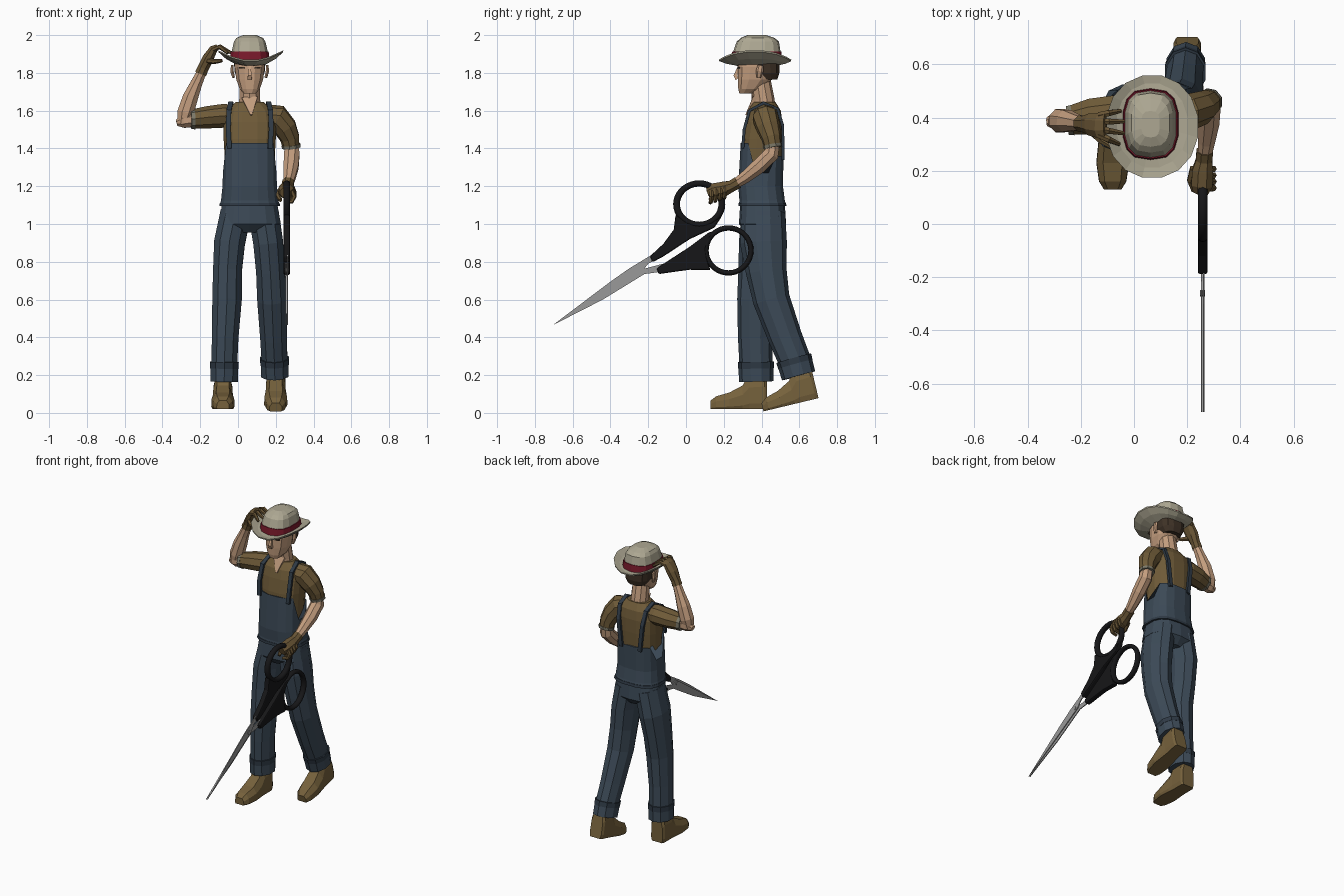
import bpy, bmesh
from math import cos, sin, pi, copysign, radians
from mathutils import Vector, Matrix

def material(name, r, g, b):
    m = bpy.data.materials.new(name)
    m.diffuse_color = (r, g, b, 1)
    return m

DENIM = material("denim", .045, .068, .095)
HEM = material("dark_denim", .028, .042, .06)
SHIRT = material("shirt", .16, .105, .04)
SKIN = material("skin", .55, .34, .21)
FELT = material("felt", .42, .39, .29)
BAND = material("red_band", .2, .01, .025)
GLOVE = material("glove_leather", .14, .09, .035)
BOOT = material("boot_leather", .18, .12, .045)
HAIR = material("hair", .05, .032, .02)
TRIM = material("sleeve_trim", .2, .19, .14)
BLACK = material("black_plastic", .008, .008, .009)
STEEL = material("steel", .32, .32, .32)
CX = .062  # body centre line

def finish(name, bm, mat):
    bmesh.ops.recalc_face_normals(bm, faces=bm.faces[:])
    me = bpy.data.meshes.new(name)
    bm.to_mesh(me)
    bm.free()
    me.materials.append(mat)
    ob = bpy.data.objects.new(name, me)
    bpy.context.collection.objects.link(ob)
    return ob

def skin(name, rings, mat):
    bm = bmesh.new()
    vs = [[bm.verts.new(p) for p in r] for r in rings]
    n = len(vs[0])
    for a, b in zip(vs, vs[1:]):
        for i in range(n):
            j = (i + 1) % n
            bm.faces.new((a[i], a[j], b[j], b[i]))
    bm.faces.new(vs[0])
    bm.faces.new(vs[-1])
    return finish(name, bm, mat)

def pw(v, p):
    return copysign(abs(v) ** p, v)

def loft(name, rings, mat, n=12, p=.8, cx=CX):
    """Horizontal rounded-box rings: z, cy, rx, ry."""
    return skin(name, [[(cx + rx * pw(cos(2 * pi * (i + .5) / n), p),
                         cy + ry * pw(sin(2 * pi * (i + .5) / n), p), z)
                        for i in range(n)] for z, cy, rx, ry in rings], mat)

def tube(name, pts, mat, n=8, side=(1, 0, 0)):
    """Path points x, y, z, radius along side[, other radius]."""
    ps = [Vector(q[:3]) for q in pts]
    rings = []
    for k, q in enumerate(pts):
        t = (ps[min(k + 1, len(ps) - 1)] - ps[max(k - 1, 0)]).normalized()
        s = Vector(side)
        s = (s - t * s.dot(t)).normalized()
        u = t.cross(s)
        rings.append([ps[k] + s * q[3] * cos(2 * pi * (i + .5) / n) + u * q[-1] * sin(2 * pi * (i + .5) / n)
                      for i in range(n)])
    return skin(name, rings, mat)

def prism(name, yz, x0, x1, mat, bevel=0):
    bm = bmesh.new()
    f = bm.faces.new([bm.verts.new((x0, y, z)) for y, z in yz])
    ext = bmesh.ops.extrude_face_region(bm, geom=[f])["geom"]
    bmesh.ops.translate(bm, vec=(x1 - x0, 0, 0), verts=[v for v in ext if isinstance(v, bmesh.types.BMVert)])
    ob = finish(name, bm, mat)
    if bevel:
        mod = ob.modifiers.new("bevel", 'BEVEL')
        mod.width, mod.segments = bevel, 2
    return ob

# hat: brim with curled sides, crown, band
brim = loft("hat_brim", [(1.872, .375, .09, .12), (1.866, .37, .135, .16), (1.868, .366, .175, .195),
                         (1.86, .366, .174, .194), (1.85, .37, .135, .16), (1.845, .375, .08, .11)],
            FELT, 16, .95, .068)
for v in brim.data.vertices:
    v.co.z += .065 * ((v.co.x - .068) / .175) ** 2 - .015 * (1 - abs(v.co.y - .37) / .2)
loft("hat_crown", [(1.86, .375, .104, .13), (1.91, .375, .098, .126), (1.965, .38, .085, .112),
                   (1.985, .38, .072, .09), (2.0, .375, .035, .05)], FELT, 14, .7)
loft("hat_band", [(1.865, .375, .108, .134), (1.912, .375, .102, .13)], BAND, 14, .7)

# head and face
loft("head", [(1.69, .315, .032, .033), (1.715, .34, .055, .065), (1.765, .365, .073, .093),
              (1.83, .378, .082, .106), (1.9, .38, .08, .105)], SKIN, 12, .8)
loft("hair", [(1.765, .43, .06, .055), (1.80, .42, .081, .076), (1.88, .412, .088, .085)], HAIR, 12, .75)
tube("nose", [(CX, .28, 1.835, .008), (CX, .262, 1.785, .014), (CX, .272, 1.768, .016)], SKIN, 4)
tube("mouth", [(CX - .025, .288, 1.737, .004), (CX + .025, .288, 1.737, .004)], GLOVE, 4, (0, 1, 0))
for s in (-1, 1):
    tube("ear", [(CX + s * .085, .385, 1.775, .008, .012), (CX + s * .094, .39, 1.81, .01, .02),
                 (CX + s * .092, .395, 1.84, .008, .015)], SKIN, 6)
    tube("eye", [(CX + s * .025, .276, 1.826, .006), (CX + s * .056, .282, 1.828, .006)], HAIR, 4, (0, 1, 0))
    tube("eyebrow", [(CX + s * .018, .272, 1.84, .006), (CX + s * .06, .28, 1.848, .006)], HAIR, 4, (0, 1, 0))
tube("neck", [(CX, .415, 1.58, .065), (CX, .41, 1.66, .058), (CX, .395, 1.75, .055)], SKIN, 10)
tube("open_collar", [(CX, .37, 1.665, .06, .025), (CX + .008, .322, 1.575, .006, .012)], SKIN, 4)

# shirt and overalls
loft("shirt", [(1.2, .395, .135, .11), (1.33, .40, .133, .107), (1.45, .405, .14, .107),
               (1.54, .412, .142, .1), (1.60, .415, .13, .088), (1.645, .415, .075, .06)], SHIRT, 16, .75)
bib = loft("overall_bib", [(1.10, .405, .145, .115), (1.095, .405, .162, .127), (1.125, .403, .154, .122),
                           (1.2, .395, .146, .12), (1.43, .403, .144, .115)], DENIM, 16, .75)
for v in bib.data.vertices:
    if v.co.z > 1.4:
        t = (.403 - v.co.y) / .115
        v.co.z = 1.43 if t > .6 else 1.36 if t < -.6 else 1.27
loft("waist_hem", [(1.094, .405, .164, .129), (1.112, .404, .16, .127)], HEM, 16, .75)
for s in (-1, 1):
    tube("shoulder_strap", [(CX + s * dx, y, z, .018, .011) for dx, y, z in (
        (.108, .300, 1.40), (.114, .308, 1.50), (.11, .335, 1.60), (.1, .41, 1.641), (.098, .485, 1.61),
        (.09, .512, 1.52), (.07, .513, 1.34))], HEM, 4)
loft("trouser_hips", [(.955, .405, .06, .085), (1.0, .405, .168, .125), (1.11, .405, .148, .118)], DENIM, 14, .75)

# trouser legs, cuffs and boots
def leg(label, pts, toe, pitch):
    tube(label + "_leg", pts, DENIM, 10)
    a, b = Vector(pts[-2][:3]), Vector(pts[-1][:3])
    for k, (f, g) in enumerate(((.0, .35), (.35, 1.04))):
        r = .006 if k == 0 else .003
        tube(label + "_cuff", [(*a.lerp(b, f), .074 + r, .09 + r), (*a.lerp(b, g), .073 + r, .088 + r)],
             HEM if k == 0 else DENIM, 10)
    rings = []
    for y, w, top in ((0, .032, .045), (.03, .05, .068), (.10, .06, .088), (.17, .053, .125),
                      (.205, .05, .19), (.285, .05, .2), (.30, .042, .17)):
        rings.append([(x * w, y, z * top) for x, z in
                      ((-.9, 0), (.9, 0), (1.03, .15), (1, .6), (.6, 1), (-.6, 1), (-1, .6), (-1.03, .15))])
    ob = skin(label + "_boot", rings, BOOT)
    ob.data.transform(Matrix.Translation(toe) @ Matrix.Rotation(radians(pitch), 4, 'X'))

leg("front", [(-.012, .41, 1.06, .085, .115), (-.045, .402, .9, .086, .122), (-.056, .385, .75, .08, .108),
              (-.058, .367, .6, .082, .096), (-.068, .365, .4, .074, .09), (-.072, .37, .27, .072, .088),
              (-.073, .372, .17, .068, .084)], (-.08, .13, .02), 0)
leg("rear", [(.135, .41, 1.06, .085, .115), (.16, .41, .9, .083, .124), (.172, .425, .75, .08, .108),
             (.18, .452, .6, .082, .098), (.188, .525, .4, .074, .09), (.193, .57, .29, .072, .086),
             (.195, .595, .2, .07, .084)], (.2, .41, .008), 13.5)

# lowered arm with scissors hand
tube("lowered_sleeve", [(.15, .415, 1.575, .06), (.205, .42, 1.565, .07), (.25, .435, 1.51, .064),
                        (.275, .452, 1.455, .053), (.282, .46, 1.41, .046)], SHIRT, 9)
tube("lowered_sleeve_trim", [(.281, .458, 1.42, .052), (.283, .461, 1.403, .05)], TRIM, 9)
tube("lowered_forearm", [(.283, .46, 1.42, .038), (.285, .452, 1.37, .044), (.281, .385, 1.305, .043),
                         (.272, .31, 1.245, .034), (.265, .25, 1.205, .026)], SKIN, 8)
tube("gripping_glove", [(.266, .275, 1.22, .034), (.263, .24, 1.2, .033), (.258, .2, 1.185, .043),
                        (.255, .145, 1.175, .043), (.25, .118, 1.165, .03)], GLOVE, 8)
for i in range(4):
    y, z = .135 + .024 * i, 1.175 + .008 * i
    tube("gripping_finger", [(.285, y, z, .013), (.298, y, z - .03, .013), (.285, y - .003, z - .055, .012),
                             (.25, y - .006, z - .062, .01)], GLOVE, 6, (0, 1, 0))
tube("gripping_thumb", [(.225, .21, 1.18, .016), (.213, .165, 1.15, .015), (.225, .125, 1.125, .01)], GLOVE, 6)

# raised arm touching the hat
Y = (0, 1, 0)
tube("raised_sleeve", [(-.02, .418, 1.57, .06), (-.075, .415, 1.573, .072, .064), (-.16, .405, 1.565, .07, .06),
                       (-.245, .39, 1.555, .054, .052)], SHIRT, 9, Y)
tube("raised_sleeve_trim", [(-.23, .392, 1.556, .059, .056), (-.25, .39, 1.555, .056, .053)], TRIM, 9, Y)
tube("raised_upper_arm", [(-.23, .39, 1.555, .043), (-.29, .386, 1.545, .04), (-.325, .385, 1.535, .018)], SKIN, 8, Y)
tube("raised_forearm", [(-.292, .385, 1.525, .032), (-.278, .388, 1.59, .047), (-.252, .387, 1.67, .044),
                        (-.222, .382, 1.74, .034), (-.185, .375, 1.82, .026)], SKIN, 8, Y)
tube("raised_glove", [(-.198, .377, 1.795, .034), (-.185, .376, 1.825, .032), (-.16, .374, 1.875, .045, .032),
                      (-.13, .37, 1.925, .05, .024), (-.108, .37, 1.94, .045, .014)], GLOVE, 8, Y)
for y0, y1, x1 in ((.335, .3, -.055), (.36, .34, -.035), (.384, .385, -.035), (.408, .425, -.05)):
    tube("raised_finger", [(-.13, y0, 1.925, .014), (-.095, (y0 + y1) / 2, 1.938, .013),
                           (x1, y1, 1.905, .008)], GLOVE, 6, Y)
tube("raised_thumb", [(-.16, .35, 1.865, .017), (-.125, .315, 1.86, .014), (-.085, .29, 1.865, .009)], GLOVE, 6, Y)

# oversized scissors: finger rings, shanks, two blades, pivot
for y, z, ry, rz, minor in ((.07, 1.105, .138, .126, .018), (.225, .86, .133, .133, .0145)):
    major = .138 - minor
    bpy.ops.mesh.primitive_torus_add(major_radius=major, minor_radius=minor, major_segments=36, minor_segments=10,
                                     location=(.258, y, z), rotation=(0, pi / 2, 0))
    ob = bpy.context.object
    ob.name = "scissor_ring"
    ob.scale = (rz / .138, ry / .138, .019 / minor)
    ob.data.materials.append(BLACK)
    bpy.ops.object.shade_smooth()
prism("upper_scissor_shank", [(-.055, 1.05), (-.065, .97), (-.12, .895), (-.19, .83), (-.178, .797), (-.12, .828),
                              (.02, .92), (.15, .98), (.19, 1.04), (.14, 1.01), (.07, .99), (0, 1.01)],
      .24, .276, BLACK, .008)
prism("lower_scissor_shank", [(-.155, .765), (-.145, .735), (.02, .758), (.13, .755), (.115, .80), (.105, .87),
                              (.13, .93), (.20, .978), (.12, .955), (.02, .88), (-.08, .815)],
      .24, .276, BLACK, .008)
prism("upper_scissor_blade", [(-.706, .464), (-.40, .695), (-.30, .765), (-.16, .85), (-.14, .82), (-.2, .79),
                              (-.235, .745), (-.44, .62)], .2585, .264, STEEL)
prism("lower_scissor_blade", [(-.706, .464), (-.42, .665), (-.25, .785), (-.215, .765), (-.12, .79), (-.11, .75),
                              (-.22, .735), (-.44, .60)], .251, .2565, STEEL)
tube("scissor_pivot", [(.248, -.26, .755, .012), (.267, -.26, .755, .012)], STEEL, 10, Y)
